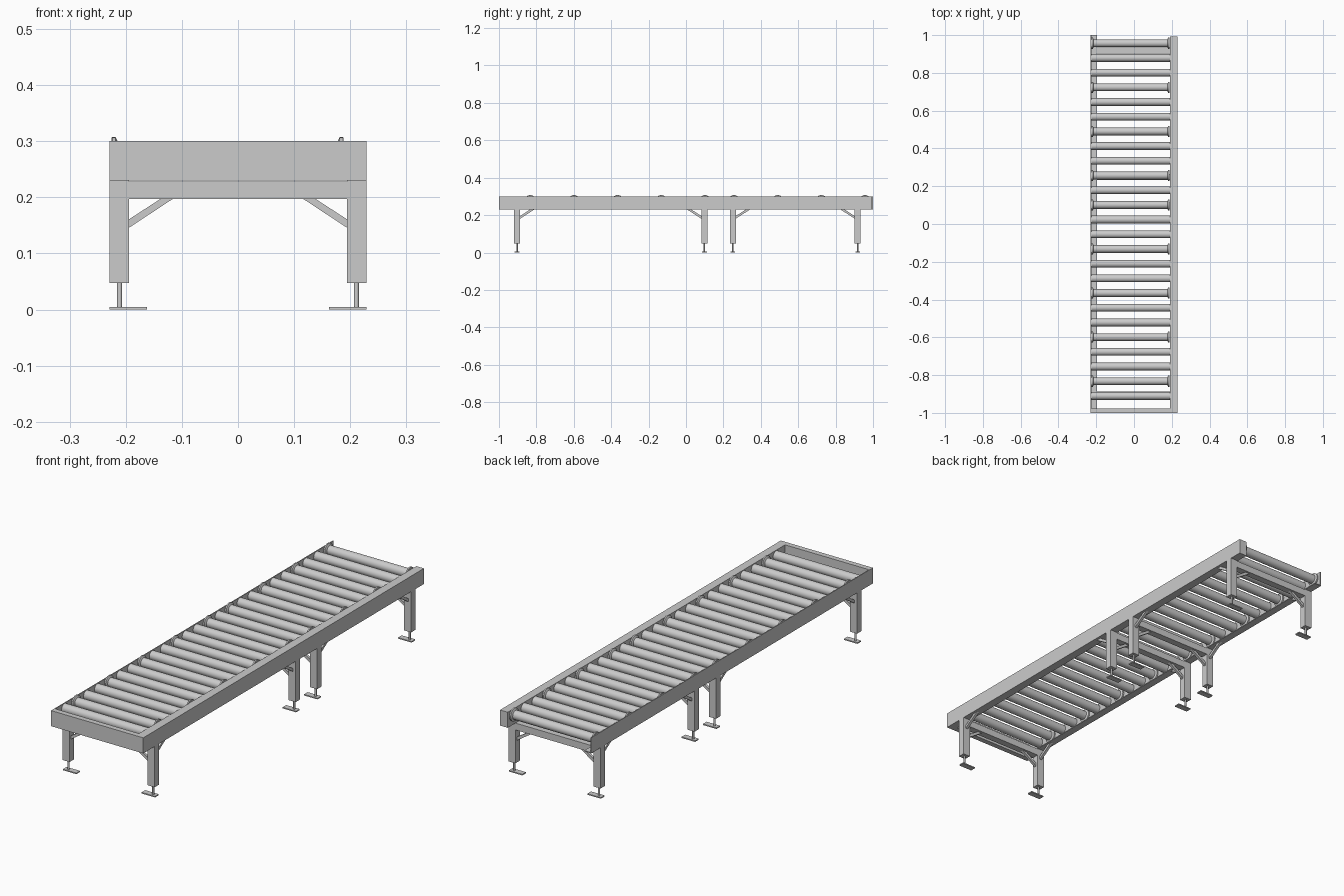
import bpy, bmesh, math
from mathutils import Matrix

if "Cube" in bpy.data.objects:
    bpy.data.objects.remove(bpy.data.objects["Cube"])

grey = bpy.data.materials.new("plain grey metal")
grey.diffuse_color = (0.6, 0.6, 0.6, 1)
grey.use_nodes = True
grey.node_tree.nodes["Principled BSDF"].inputs["Base Color"].default_value = grey.diffuse_color


def finish(name, bm, smooth=False):
    bmesh.ops.recalc_face_normals(bm, faces=bm.faces)
    me = bpy.data.meshes.new(name)
    bm.to_mesh(me)
    bm.free()
    me.materials.append(grey)
    ob = bpy.data.objects.new(name, me)
    bpy.context.collection.objects.link(ob)
    if smooth:
        bpy.ops.object.select_all(action='DESELECT')
        bpy.context.view_layer.objects.active = ob
        ob.select_set(True)
        bpy.ops.object.shade_smooth_by_angle(angle=math.radians(35))
    return ob


def prism(name, pts, extrude):
    """Extrude a flat outline of 3D points along a vector."""
    bm = bmesh.new()
    f = bm.faces.new([bm.verts.new(p) for p in pts])
    r = bmesh.ops.extrude_face_region(bm, geom=[f])
    bmesh.ops.translate(bm, vec=extrude,
                        verts=[v for v in r["geom"] if isinstance(v, bmesh.types.BMVert)])
    return finish(name, bm)


def box(name, x0, x1, y0, y1, z0, z1):
    return prism(name, [(x0, y0, z0), (x1, y0, z0), (x1, y1, z0), (x0, y1, z0)],
                 (0, 0, z1 - z0))


def lathe_x(name, profile, y, z, seg=28):
    """Spin an (x, radius) profile round an axis along x."""
    bm = bmesh.new()
    vs = [bm.verts.new((x, 0, r)) for x, r in profile]
    es = [bm.edges.new(p) for p in zip(vs, vs[1:])]
    bmesh.ops.spin(bm, geom=vs + es, cent=(0, 0, 0), axis=(1, 0, 0),
                   angle=math.tau, steps=seg)
    bmesh.ops.remove_doubles(bm, verts=bm.verts, dist=1e-5)
    bmesh.ops.translate(bm, verts=bm.verts, vec=(0, y, z))
    return finish(name, bm, True)


# Side rails and closed front end
W = 0.229
T = 0.004
prism("left_angle_rail",
      [(-W, -1, 0.23), (-0.195, -1, 0.23), (-0.195, -1, 0.23 + T),
       (-W + T, -1, 0.23 + T), (-W + T, -1, 0.3), (-W, -1, 0.3)], (0, 2, 0))
box("right_rail", 0.191, W, -1, 0.993, 0.23, 0.3)
box("front_end_plate", -W + T, 0.191, -1, -0.976, 0.23, 0.3)

# Rollers; some carry guide flanges at both ends
FLANGED = {0, 3, 6, 9, 11, 14, 17, 20, 23}
R, ZC = 0.0205, 0.278
for i in range(25):
    y = 0.957 - 0.0778 * i
    if i in FLANGED:
        F = 0.0293
        prof = [(-0.225, 0), (-0.225, F - 0.001), (-0.224, F), (-0.218, F), (-0.214, R),
                (0.177, R), (0.181, F), (0.187, F), (0.188, F - 0.001), (0.188, 0)]
        lathe_x("flanged_roller", prof, y, ZC)
    else:
        lathe_x("roller", [(-0.228, 0), (-0.228, R), (0.19, R), (0.19, 0)], y, ZC)

# Leg frames: centre y and the direction of the lengthwise brace
for y, d in ((-0.903, 1), (0.098, -1), (0.25, 1), (0.918, -1)):
    h = 0.016
    box("leg_crossbar", -0.194, 0.194, y - h, y + h, 0.197, 0.228)
    for s in (-1, 1):
        xs = sorted((s * W, s * 0.194))
        box("leg", *xs, y - h, y + h, 0.047, 0.23)
        # diagonal braces, across and along
        prism("cross_brace",
              [(s * 0.194, y - 0.006, 0.146), (s * 0.194, y - 0.006, 0.161),
               (s * 0.137, y - 0.006, 0.198), (s * 0.115, y - 0.006, 0.198)], (0, 0.012, 0))
        e = y + d * h
        prism("long_brace",
              [(s * 0.211 - 0.006, e, 0.181), (s * 0.211 - 0.006, e, 0.195),
               (s * 0.211 - 0.006, e + d * 0.055, 0.231),
               (s * 0.211 - 0.006, e + d * 0.078, 0.231)], (0.012, 0, 0))
        # adjustable foot
        bm = bmesh.new()
        bmesh.ops.create_cone(bm, cap_ends=True, segments=16, radius1=0.0045, radius2=0.0045,
                              depth=0.044, matrix=Matrix.Translation((s * 0.211, y, 0.026)))
        finish("foot_screw", bm, True)
        box("foot_plate", *sorted((s * W, s * 0.162)), y - 0.013, y + 0.013, 0, 0.005)
